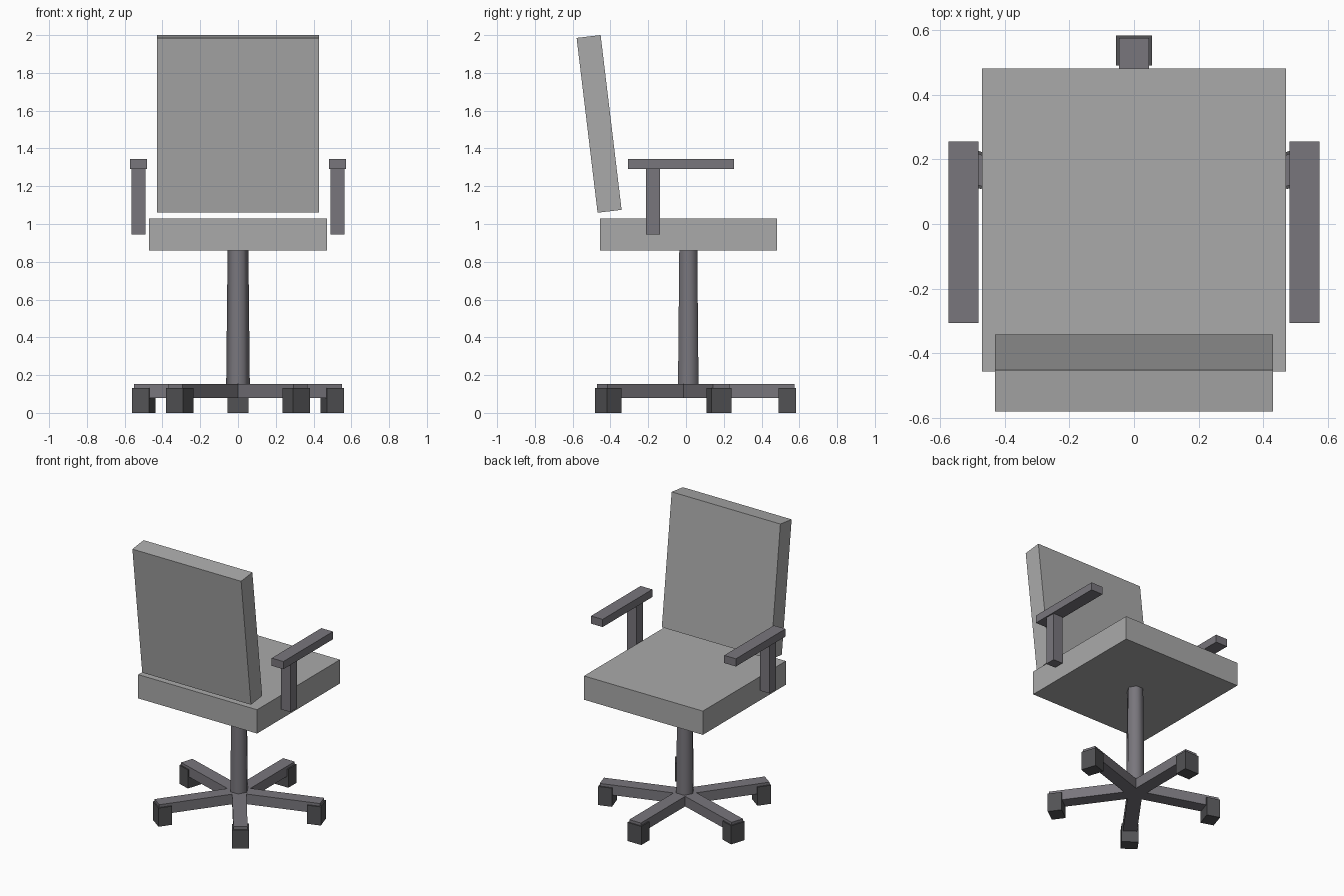
import bpy, math
from mathutils import Matrix, Vector

cube = bpy.data.objects.get("Cube")
if cube:
    bpy.data.objects.remove(cube, do_unlink=True)

CENTRE_Y = 0.012  # axis of the column and the star base


def material(name, rgb):
    mat = bpy.data.materials.new(name)
    mat.use_nodes = True
    colour = (*rgb, 1)
    mat.diffuse_color = colour
    mat.node_tree.nodes["Principled BSDF"].inputs["Base Color"].default_value = colour
    return mat


fabric = material("grey fabric", (0.40, 0.40, 0.40))
frame = material("dark grey frame", (0.19, 0.182, 0.203))
rubber = material("charcoal casters", (0.085, 0.085, 0.09))


def box(name, low, high, mat, matrix=None):
    """Box between two corners, optionally moved by a matrix."""
    low, high = Vector(low), Vector(high)
    bpy.ops.mesh.primitive_cube_add(size=1)
    obj = bpy.context.object
    obj.name = name
    size = Matrix.Diagonal((*(high - low), 1))
    obj.data.transform(Matrix.Translation((low + high) / 2) @ size)
    if matrix:
        obj.data.transform(matrix)
    obj.data.materials.append(mat)
    return obj


# Seat cushion and reclined backrest
box("seat", (-0.47, -0.456, 0.86), (0.47, 0.481, 1.03), fabric)
recline = Matrix.Translation((0, -0.46, 1.53)) @ Matrix.Rotation(math.radians(6.85), 4, "X")
box("backrest", (-0.43, -0.064, -0.466), (0.43, 0.064, 0.466), fabric, recline)

# Armrests on both sides
for side, name in ((1, "left"), (-1, "right")):
    x = side * 0.527
    box(name + "_arm_pad", (x - 0.046, -0.306, 1.29), (x + 0.046, 0.255, 1.345), frame)
    box(name + "_arm_post", (x - 0.037, -0.212, 0.945), (x + 0.037, -0.138, 1.29), frame)

# Tapered six-sided column
bpy.ops.mesh.primitive_cone_add(vertices=6, radius1=0.063, radius2=0.055, depth=0.75,
                                location=(0, CENTRE_Y, 0.485), rotation=(0, 0, math.radians(30)))
column = bpy.context.object
column.name = "column"
column.data.materials.append(frame)
bpy.ops.object.shade_smooth_by_angle(angle=math.radians(65))

# Five-spoke star base with a block caster under each tip
for i in range(5):
    turn = Matrix.Translation((0, CENTRE_Y, 0)) @ Matrix.Rotation(math.tau * i / 5, 4, "Z")
    box(f"spoke_{i + 1}", (-0.046, 0, 0.08), (0.046, 0.563, 0.152), frame, turn)
    box(f"caster_{i + 1}", (-0.055, 0.478, 0), (0.055, 0.571, 0.133), rubber, turn)
